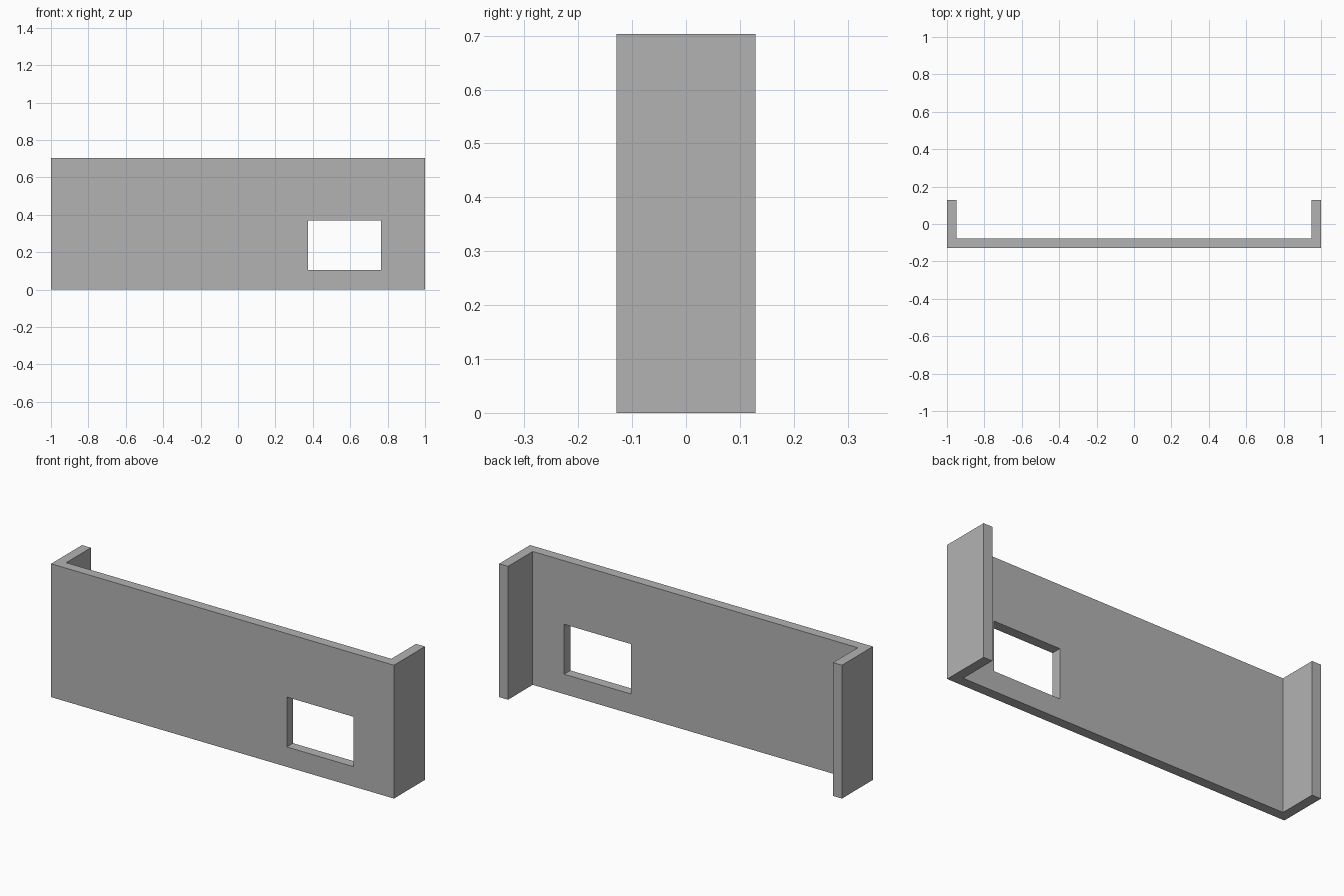
import bpy
import bmesh

cube = bpy.data.objects.get("Cube")
if cube:
    bpy.data.objects.remove(cube, do_unlink=True)

HALF_X, HALF_Y, HEIGHT, THICK = 1.0, 0.129, 0.703, 0.052
WIN_X, WIN_Z = (0.375, 0.765), (0.105, 0.368)

grey = bpy.data.materials.new("plain grey")
grey.use_nodes = True
colour = (0.45, 0.45, 0.45, 1)
grey.diffuse_color = colour
grey.node_tree.nodes["Principled BSDF"].inputs["Base Color"].default_value = colour


def add_object(name, bm):
    mesh = bpy.data.meshes.new(name)
    bm.to_mesh(mesh)
    bm.free()
    mesh.materials.append(grey)
    obj = bpy.data.objects.new(name, mesh)
    bpy.context.collection.objects.link(obj)
    return obj


# U-shaped wall: plan outline with two short returns, raised to full height
inner_x, inner_y = HALF_X - THICK, THICK - HALF_Y
right_half = [(HALF_X, -HALF_Y), (HALF_X, HALF_Y), (inner_x, HALF_Y), (inner_x, inner_y)]
outline = right_half + [(-x, y) for x, y in reversed(right_half)]
bm = bmesh.new()
base = bm.faces.new([bm.verts.new((x, y, 0)) for x, y in outline])
raised = bmesh.ops.extrude_face_region(bm, geom=[base])["geom"]
bmesh.ops.translate(bm, vec=(0, 0, HEIGHT),
                    verts=[v for v in raised if isinstance(v, bmesh.types.BMVert)])
bmesh.ops.recalc_face_normals(bm, faces=bm.faces)
wall = add_object("wall", bm)

# Window opening cut through the front panel
bm = bmesh.new()
bmesh.ops.create_cube(bm, size=1)
bmesh.ops.scale(bm, vec=(WIN_X[1] - WIN_X[0], THICK * 2, WIN_Z[1] - WIN_Z[0]), verts=bm.verts)
bmesh.ops.translate(bm, vec=(sum(WIN_X) / 2, THICK / 2 - HALF_Y, sum(WIN_Z) / 2), verts=bm.verts)
cutter = add_object("window_cutter", bm)
cutter.hide_render = True
cutter.hide_viewport = True

opening = wall.modifiers.new("window opening", "BOOLEAN")
opening.operation = "DIFFERENCE"
opening.solver = "EXACT"
opening.object = cutter
